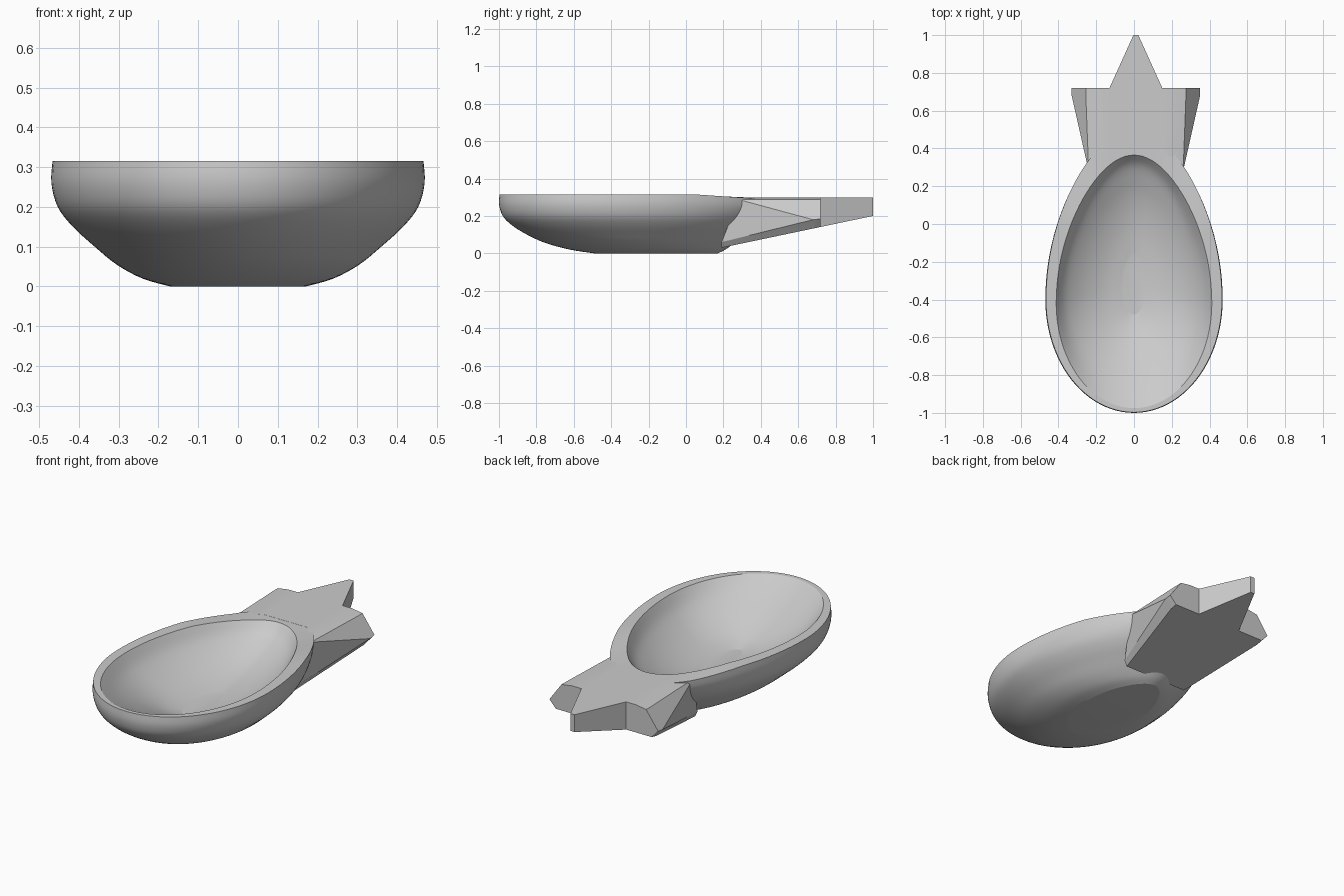
import bpy, bmesh, math

cube = bpy.data.objects.get("Cube")
if cube:
    bpy.data.objects.remove(cube, do_unlink=True)

grey = bpy.data.materials.new("light grey")
grey.use_nodes = True
grey.diffuse_color = (0.6, 0.6, 0.6, 1)
grey.node_tree.nodes["Principled BSDF"].inputs["Base Color"].default_value = (0.6, 0.6, 0.6, 1)

N = 96  # points around each egg-shaped ring


def make_object(name, bm):
    bmesh.ops.recalc_face_normals(bm, faces=bm.faces)
    mesh = bpy.data.meshes.new(name)
    bm.to_mesh(mesh)
    bm.free()
    mesh.materials.append(grey)
    obj = bpy.data.objects.new(name, mesh)
    bpy.context.scene.collection.objects.link(obj)
    bpy.ops.object.select_all(action="DESELECT")
    obj.select_set(True)
    bpy.context.view_layer.objects.active = obj
    bpy.ops.object.shade_smooth_by_angle(angle=math.radians(14))


def bridge(bm, a, b):
    for i in range(len(a)):
        j = (i + 1) % len(a)
        bm.faces.new((a[i], a[j], b[j], b[i]))


def smooth_rows(rows, steps=4):
    # Catmull-Rom interpolation through the profile rows
    out = []
    for i in range(len(rows) - 1):
        p = [rows[max(0, min(len(rows) - 1, i + k))] for k in (-1, 0, 1, 2)]
        for s in range(steps):
            t = s / steps
            out.append([0.5 * (2 * b + (c - a) * t + (2 * a - 5 * b + 4 * c - d) * t * t
                               + (3 * b - a - 3 * c + d) * t ** 3)
                        for a, b, c, d in zip(*p)])
    return out + [rows[-1]]


def dipped(y, z):
    # the upper wall dips towards the handle
    along = max(0, min(1, (y - 0.05) / 0.26))
    return z - 0.0175 * along * max(0, (z - 0.2) / 0.115)


def egg_ring(bm, z, width, front, mid, back):
    ring = []
    for i in range(N):
        a = 2 * math.pi * i / N
        s, c = math.sin(a), -math.cos(a)
        x = width * s * (1 - 0.15 * max(0, c) ** 2)
        y = mid + c * (back - mid if c > 0 else mid - front)
        ring.append(bm.verts.new((x, y, dipped(y, z))))
    return ring


# Bowl: rows of height, half width, front, widest point, back
outer = smooth_rows([
    (0.0, 0.17, -0.49, -0.18, 0.17),
    (0.02, 0.24, -0.62, -0.25, 0.21),
    (0.055, 0.305, -0.75, -0.30, 0.26),
    (0.10, 0.36, -0.85, -0.34, 0.33),
    (0.15, 0.415, -0.93, -0.37, 0.40),
    (0.20, 0.453, -0.98, -0.39, 0.45),
    (0.26, 0.469, -0.999, -0.40, 0.485),
    (0.315, 0.466, -0.997, -0.40, 0.50)])
inner = smooth_rows([
    (0.10, 0.055, -0.48, -0.33, -0.17),
    (0.1215, 0.145, -0.555, -0.35, -0.02),
    (0.154, 0.226, -0.635, -0.37, 0.11),
    (0.197, 0.301, -0.73, -0.39, 0.22),
    (0.25, 0.366, -0.845, -0.405, 0.31),
    (0.315, 0.412, -0.975, -0.42, 0.365)])
bm = bmesh.new()
rings = [egg_ring(bm, *row) for row in outer + inner[::-1]]
for a, b in zip(rings, rings[1:]):
    bridge(bm, a, b)
bm.faces.new(rings[0])
bm.faces.new(rings[-1])
make_object("spoon_bowl", bm)


# Star-shaped handle with two side points and one end point
def underside(y):
    return 0.03 + (y - 0.19) * 0.21


TOP = 0.298
SHIFT = 0.01  # the handle sits slightly to one side
bm = bmesh.new()


def section(ys, shoulder, wing_x, wing_z, low_x):
    low = underside(ys[-1])
    half = [(0.14, TOP), (0.20, TOP), (shoulder, 0.288), (wing_x, wing_z),
            (low_x, low), (0.14, low)]
    right = [(x, y, z) for (x, z), y in zip(half, ys)]
    left = [(-x, y, z) for x, y, z in reversed(right)]
    return [bm.verts.new((x + SHIFT, y, z)) for x, y, z in right + left]


# The root follows the bowl wall so that it stays out of the hollow
root = section((0.40, 0.33, 0.28, 0.19, 0.19, 0.19), 0.25, 0.215, 0.06, 0.20)
wing = section([0.68] * 6, 0.265, 0.34, 0.18, 0.30)
end = section([0.72] * 6, 0.265, 0.34, 0.185, 0.30)
bridge(bm, root, wing)
bridge(bm, wing, end)
# Crease from the shoulder of the root to each side point
for a, b in ((2, 3), (9, 8)):
    bmesh.ops.connect_verts(bm, verts=[root[a], wing[b]])
for quad in ((0, 1, 4, 5), (1, 2, 3, 4), (0, 5, 6, 11), (11, 10, 7, 6), (10, 9, 8, 7)):
    bm.faces.new([root[i] for i in quad])
bm.faces.new(end[:6])
bm.faces.new(end[6:])

# End point of the star
tip = [bm.verts.new((x + SHIFT, 1.0, z))
       for x, z in ((0.013, TOP), (0.013, underside(1)),
                    (-0.013, underside(1)), (-0.013, TOP))]
bridge(bm, [end[0], end[5], end[6], end[11]], tip)
bm.faces.new(tip)
make_object("star_handle", bm)
